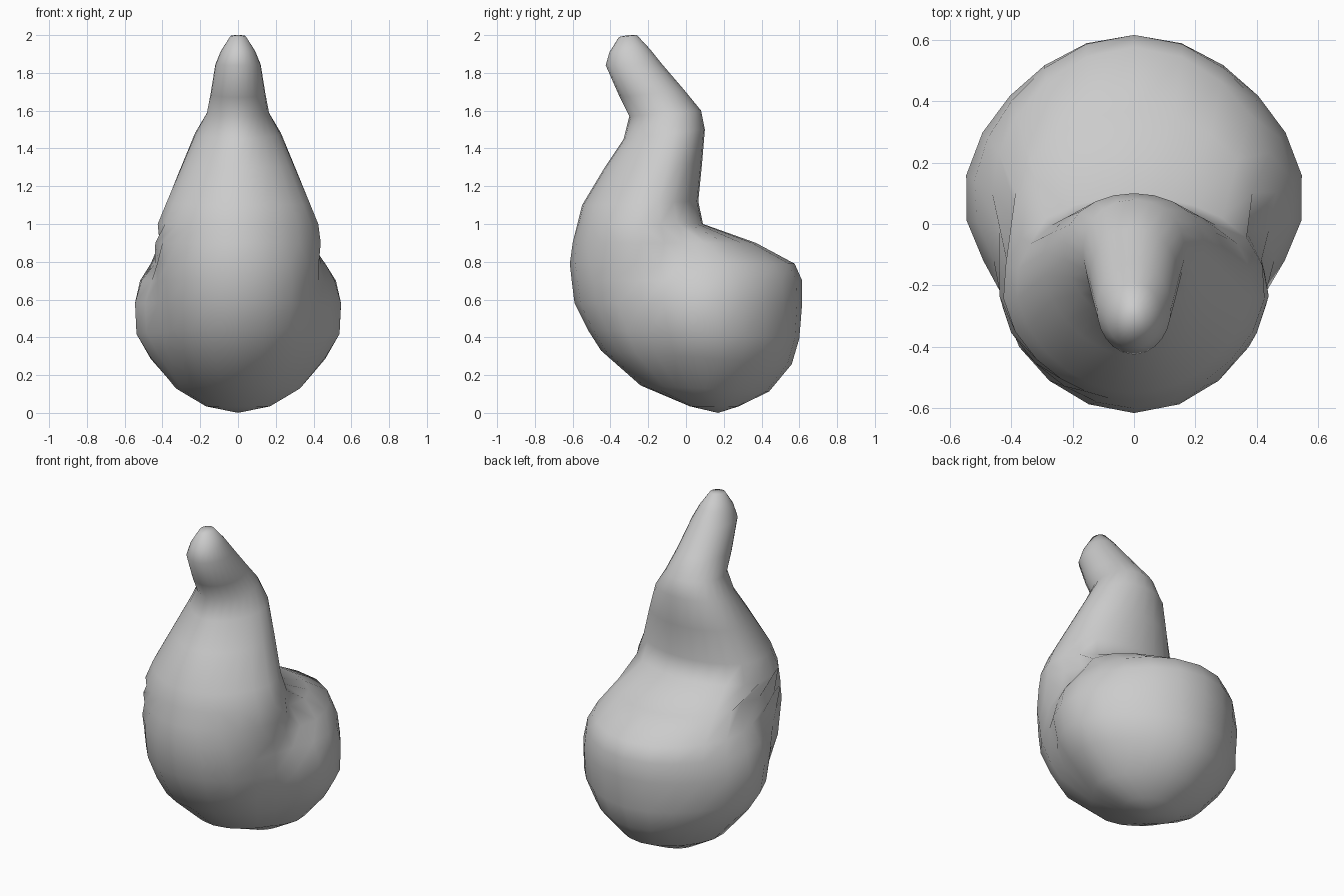
import bpy, bmesh, math

if "Cube" in bpy.data.objects:
    bpy.data.objects.remove(bpy.data.objects["Cube"])

SEG = 24
# Each ring: front point (y, z), back point (y, z), half width of the front lobe,
# how much the back is broader than the front,
# then the back lobe at that height (front y, back y, half width) or None
RINGS = [
    ((0.02, 0.035), (0.28, 0.035), 0.17, 0, None),
    ((-0.24, 0.145), (0.30, 0.12), 0.28, 0, (-0.18, 0.44, 0.33)),
    ((-0.45, 0.33), (0.25, 0.28), 0.39, 0, (-0.30, 0.56, 0.47)),
    ((-0.52, 0.44), (0.22, 0.41), 0.42, 0, (-0.36, 0.60, 0.545)),
    ((-0.59, 0.58), (0.18, 0.58), 0.44, 0, (-0.40, 0.615, 0.555)),
    ((-0.605, 0.70), (0.14, 0.70), 0.44, 0, (-0.38, 0.615, 0.525)),
    ((-0.615, 0.79), (0.12, 0.79), 0.45, 0.03, (-0.32, 0.575, 0.465)),
    ((-0.60, 0.90), (0.10, 0.90), 0.45, 0.06, (-0.20, 0.37, 0.39)),
    ((-0.575, 1.00), (0.09, 1.00), 0.425, 0.12, None),
    ((-0.55, 1.10), (0.065, 1.12), 0.38, 0.15, None),
    ((-0.43, 1.30), (0.085, 1.32), 0.295, 0.18, None),
    ((-0.33, 1.45), (0.10, 1.50), 0.225, 0.18, None),
    ((-0.30, 1.57), (0.08, 1.60), 0.165, 0.1, None),
    ((-0.35, 1.67), (-0.01, 1.71), 0.145, 0, None),
    ((-0.425, 1.84), (-0.13, 1.85), 0.12, 0, None),
    ((-0.405, 1.91), (-0.19, 1.925), 0.09, 0, None),
    ((-0.355, 1.99), (-0.26, 2.00), 0.04, 0, None),
]


def reach(cy, a, lobe):
    """Distance from (0, cy) to the lobe's elliptical outline at angle a."""
    y0, y1, w = lobe
    h, d = (y1 - y0) / 2, cy - (y0 + y1) / 2
    dx, dy = math.cos(a), math.sin(a)
    A = (dx / w) ** 2 + (dy / h) ** 2
    B = d * dy / h ** 2
    C = (d / h) ** 2 - 1
    return (-B + math.sqrt(max(B * B - A * C, 0))) / A


bm = bmesh.new()
loops = []
for (yf, zf), (yb, zb), w, flare, back in RINGS:
    lobes = [(yf, yb, w)] + ([back] if back else [])
    ymax = max(l[1] for l in lobes)
    cy = (yf + ymax) / 2
    loop = []
    for i in range(SEG):
        a = 2 * math.pi * i / SEG
        r = max(reach(cy, a, l) for l in lobes)
        if back:  # slightly slimmer on the diagonals
            r *= 1 - 0.045 * math.sin(2 * a) ** 2
        x, y = r * math.cos(a), cy + r * math.sin(a)
        x *= 1 + flare * (y - cy) / (ymax - cy)
        z = zf + (zb - zf) * (y - yf) / (yb - yf)
        loop.append(bm.verts.new((x, y, z)))
    loops.append(loop)

# Skin between rings
for lo, hi in zip(loops, loops[1:]):
    for i in range(SEG):
        j = (i + 1) % SEG
        bm.faces.new((lo[i], lo[j], hi[j], hi[i]))
# Rounded bottom and blunt tip
bottom = bm.verts.new((0, 0.17, 0))
tip = bm.verts.new((0, -0.305, 2.0))
for i in range(SEG):
    j = (i + 1) % SEG
    bm.faces.new((bottom, loops[0][j], loops[0][i]))
    bm.faces.new((tip, loops[-1][i], loops[-1][j]))
bmesh.ops.recalc_face_normals(bm, faces=bm.faces)
for f in bm.faces:
    f.smooth = True

mesh = bpy.data.meshes.new("gourd_body")
bm.to_mesh(mesh)
bm.free()
obj = bpy.data.objects.new("gourd_body", mesh)
bpy.context.collection.objects.link(obj)
